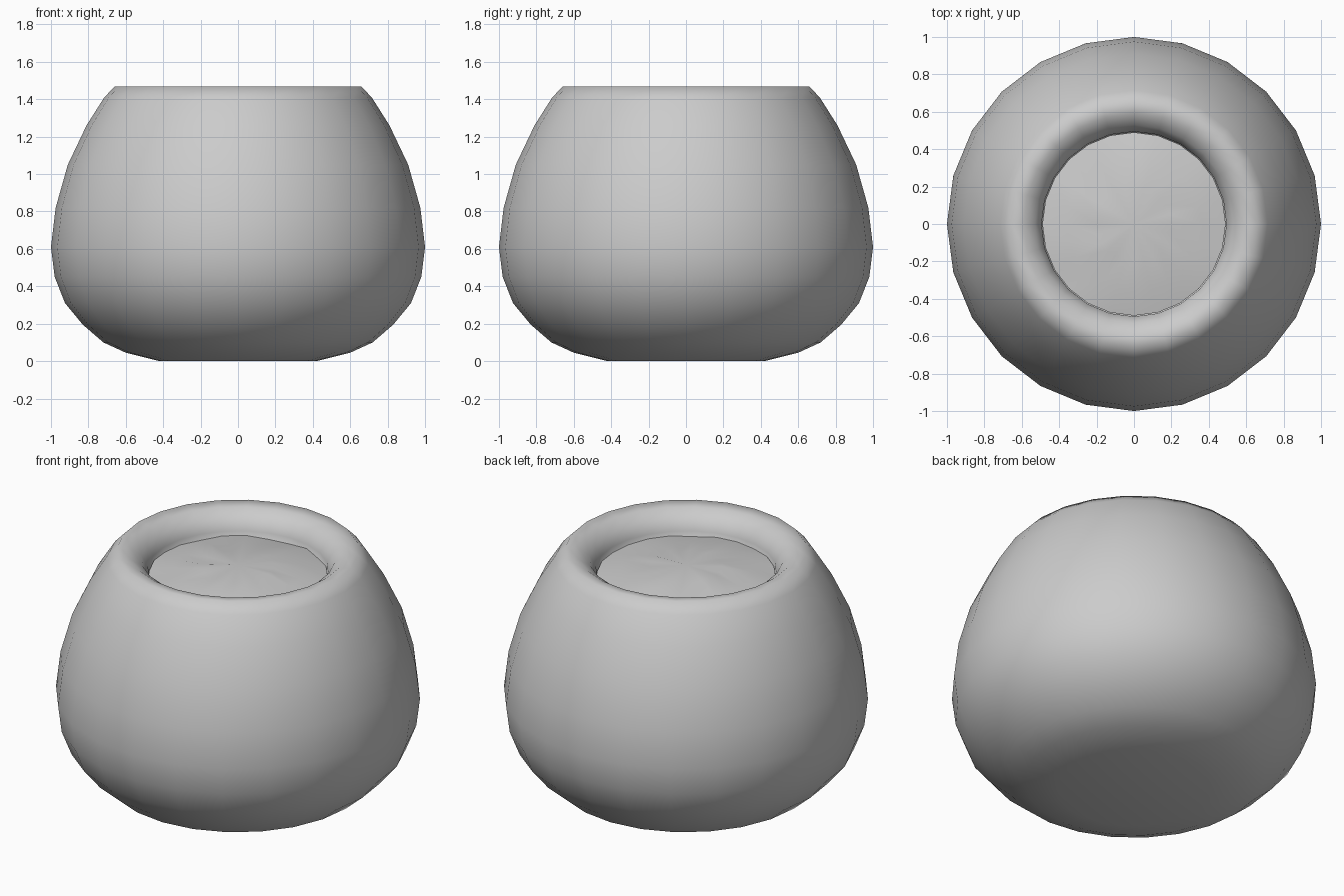
import bpy, bmesh, math, random

if "Cube" in bpy.data.objects:
    bpy.data.objects.remove(bpy.data.objects["Cube"])

SIDES = 24
random.seed(4)


def revolve(name, rings, jitter=0.0, cap_start=None, cap_end=None):
    """Lathe (radius, height) rings around z, with optional centre caps."""
    bm = bmesh.new()
    loops = []
    for r, z in rings:
        loops.append([bm.verts.new((r * math.cos(2 * math.pi * i / SIDES),
                                    r * math.sin(2 * math.pi * i / SIDES),
                                    z + random.uniform(-jitter, jitter)))
                      for i in range(SIDES)])
    for a, b in zip(loops, loops[1:]):
        for i in range(SIDES):
            j = (i + 1) % SIDES
            bm.faces.new((a[i], a[j], b[j], b[i]))
    for loop, z in ((loops[0], cap_start), (loops[-1], cap_end)):
        if z is not None:
            c = bm.verts.new((0, 0, z))
            for i in range(SIDES):
                bm.faces.new((loop[i], loop[(i + 1) % SIDES], c))
    bmesh.ops.recalc_face_normals(bm, faces=bm.faces)
    mesh = bpy.data.meshes.new(name)
    bm.to_mesh(mesh)
    bm.free()
    mesh.shade_smooth()
    obj = bpy.data.objects.new(name, mesh)
    bpy.context.collection.objects.link(obj)
    return obj


# Rounded pot: base, belly, rolled rim and inner wall down to a hidden floor
pot_profile = [(0.42, 0.0), (0.60, 0.045), (0.72, 0.10), (0.83, 0.195),
               (0.925, 0.31), (0.98, 0.45), (1.0, 0.61), (0.975, 0.82),
               (0.91, 1.05), (0.81, 1.26), (0.715, 1.41), (0.66, 1.467),
               (0.59, 1.457), (0.53, 1.415), (0.495, 1.355), (0.49, 1.25)]
revolve("pot", pot_profile, cap_start=0.0, cap_end=1.25)

# Slightly mounded, uneven soil filling the mouth
soil = revolve("soil", [(0.49, 1.325), (0.36, 1.35), (0.20, 1.37)],
               jitter=0.008, cap_end=1.38)
# Make sure the open soil surface faces up
if soil.data.polygons[0].normal.z < 0:
    soil.data.flip_normals()
